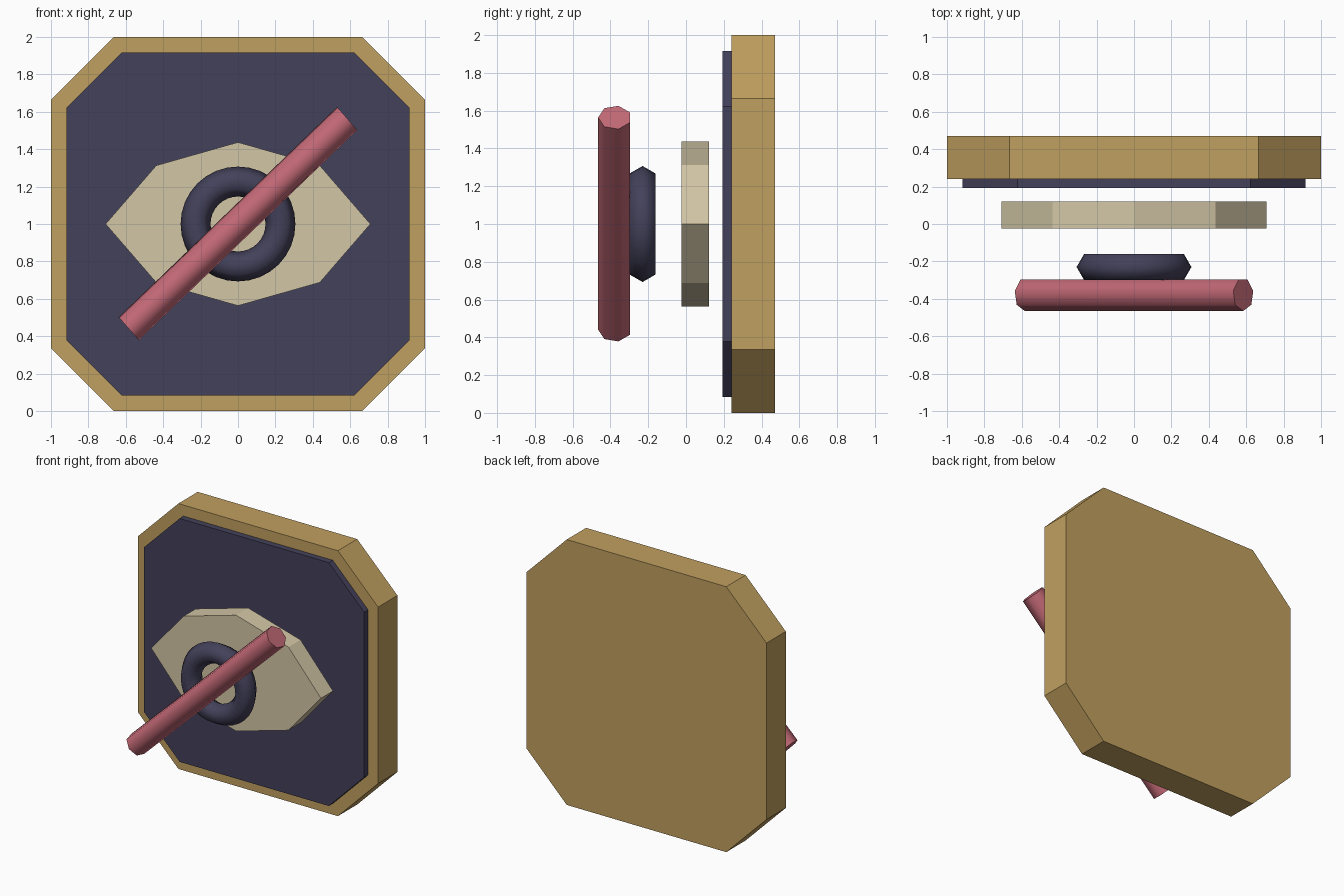
import bpy, bmesh, math
from mathutils import Vector

cube = bpy.data.objects.get("Cube")
if cube:
    bpy.data.objects.remove(cube, do_unlink=True)


def material(name, r, g, b):
    m = bpy.data.materials.new(name)
    m.use_nodes = True
    m.diffuse_color = (r, g, b, 1)
    m.node_tree.nodes["Principled BSDF"].inputs["Base Color"].default_value = (r, g, b, 1)
    return m


gold = material("gold", 0.53, 0.35, 0.115)
navy = material("dark navy", 0.057, 0.053, 0.102)
cream = material("cream", 0.65, 0.565, 0.38)
rose = material("rose red", 0.54, 0.14, 0.18)


def prism(name, outline, offset, mat, smooth=False):
    """Closed solid: a polygon swept along a straight offset."""
    bm = bmesh.new()
    n = len(outline)
    near = [bm.verts.new(p) for p in outline]
    far = [bm.verts.new(Vector(p) + Vector(offset)) for p in outline]
    caps = [bm.faces.new(near), bm.faces.new(far[::-1])]
    for i in range(n):
        j = (i + 1) % n
        bm.faces.new((near[i], far[i], far[j], near[j])).smooth = smooth
    for cap in caps:
        for e in cap.edges:
            e.smooth = False
    bmesh.ops.recalc_face_normals(bm, faces=bm.faces)
    mesh = bpy.data.meshes.new(name)
    bm.to_mesh(mesh)
    bm.free()
    mesh.materials.append(mat)
    obj = bpy.data.objects.new(name, mesh)
    bpy.context.collection.objects.link(obj)
    return obj


def plate(name, quarter, y_front, y_back, mat):
    """Upright plate mirrored from the outline of its upper right quarter."""
    right = quarter + [(x, -z) for x, z in reversed(quarter) if z > 0]
    left = [(-x, z) for x, z in reversed(right) if x > 0]
    points = [(x, y_front, z + 1) for x, z in right + left]
    return prism(name, points, (0, y_back - y_front, 0), mat)


# Octagonal backing and its raised dark panel
plate("frame", [(0.665, 1), (1, 0.665)], 0.24, 0.47, gold)
plate("panel", [(0.622, 0.917), (0.917, 0.622)], 0.193, 0.24, navy)

# Eye-shaped plate
plate("eye_plate", [(0, 0.437), (0.437, 0.313), (0.708, 0)], -0.023, 0.121, cream)

# Iris ring with a six-sided section
bpy.ops.mesh.primitive_torus_add(
    major_radius=0.227, minor_radius=0.08, major_segments=32, minor_segments=6,
    location=(0, -0.23, 1), rotation=(math.pi / 2, 0, 0))
ring = bpy.context.object
ring.name = "iris_ring"
ring.data.materials.append(navy)
bpy.ops.object.shade_smooth()

# Seven-sided diagonal bar
half = Vector((0.584, 0, 0.562))
centre = Vector((0, -0.377, 1.002))
across, forward = Vector((0.055, 0, -0.063)), Vector((0, -0.088, 0))
section = [centre - half + across * math.sin(a) + forward * math.cos(a)
           for a in (math.tau * i / 7 for i in range(7))]
prism("diagonal_bar", section, half * 2, rose, smooth=True)
